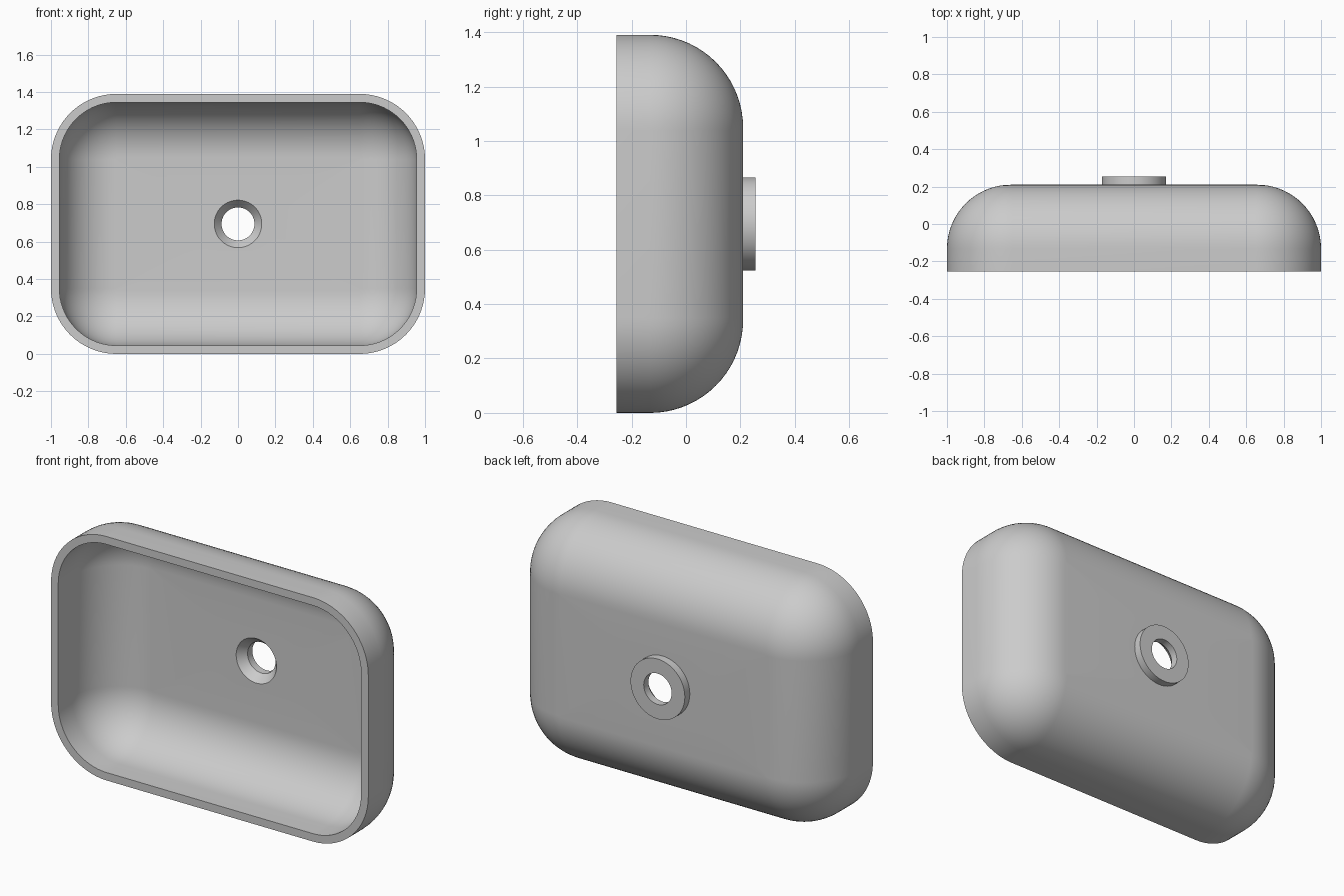
import bpy, bmesh
from math import sin, cos, pi

if "Cube" in bpy.data.objects:
    bpy.data.objects.remove(bpy.data.objects["Cube"])

SEG = 18          # segments per quarter turn
CZ = 0.695        # height of the basin centre


def ring(bm, hw, hh, r, y):
    """Rounded rectangle loop in the XZ plane; hw = hh = r gives a circle."""
    verts = []
    for q, (sx, sz) in enumerate(((1, 1), (-1, 1), (-1, -1), (1, -1))):
        for i in range(SEG + 1):
            a = (q + i / SEG) * pi / 2
            verts.append(bm.verts.new((sx * (hw - r) + r * cos(a), y,
                                       CZ + sz * (hh - r) + r * sin(a))))
    return verts


def bowl(hw, hh, corner, fillet, y_rim, y_back):
    """Loop sizes from the open rim round to the flat back."""
    out = [(hw, hh, corner, y_rim)]
    for i in range(SEG + 1):
        a = i / SEG * pi / 2
        d = fillet * (1 - cos(a))
        out.append((hw - d, hh - d, corner - d, y_back - fillet + fillet * sin(a)))
    return out


def circle(r, y):
    return (r, r, r, y)


# Outer shell, drain collar, countersunk drain hole, inner shell: one closed loft
loops = bowl(1.0, 0.695, 0.35, 0.342, -0.255, 0.21)
loops += [circle(0.171, 0.21), circle(0.171, 0.255),
          circle(0.088, 0.255), circle(0.088, 0.212), circle(0.127, 0.165)]
loops += reversed(bowl(0.955, 0.65, 0.305, 0.297, -0.255, 0.165))

bm = bmesh.new()
rings = [ring(bm, *l) for l in loops]
n = len(rings[0])
for k, a in enumerate(rings):
    b = rings[(k + 1) % len(rings)]
    for i in range(n):
        j = (i + 1) % n
        bm.faces.new((a[i], a[j], b[j], b[i]))
bmesh.ops.remove_doubles(bm, verts=bm.verts, dist=1e-5)
bmesh.ops.recalc_face_normals(bm, faces=bm.faces)

mesh = bpy.data.meshes.new("sink_basin")
bm.to_mesh(mesh)
bm.free()
basin = bpy.data.objects.new("sink_basin", mesh)
bpy.context.collection.objects.link(basin)
bpy.context.view_layer.objects.active = basin
basin.select_set(True)
bpy.ops.object.shade_smooth_by_angle()
